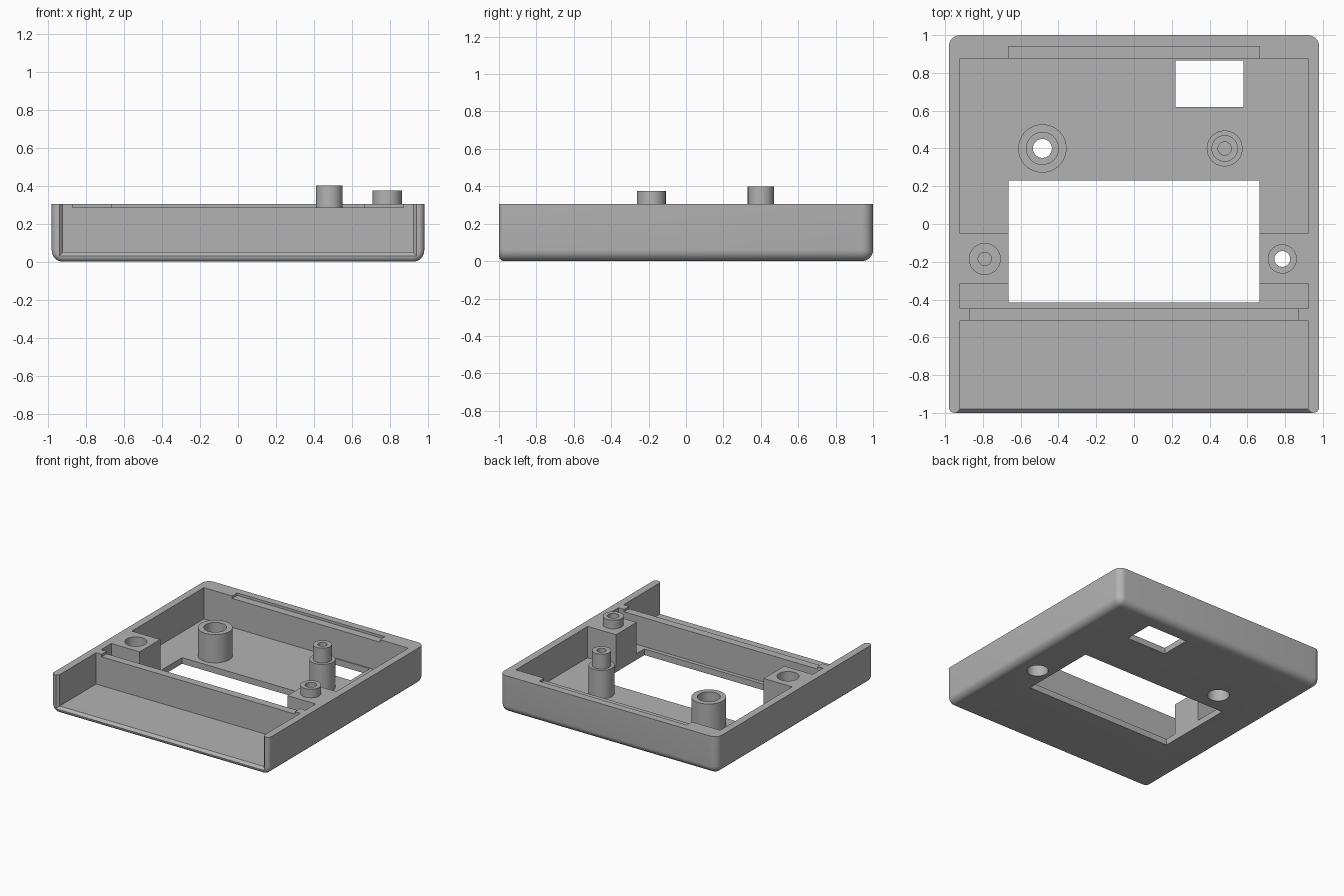
import bpy, bmesh, math

cube = bpy.data.objects.get("Cube")
if cube:
    bpy.data.objects.remove(cube, do_unlink=True)

TOP, FLOOR, LEDGE = 0.305, 0.05, 0.285

grey = bpy.data.materials.new("plain grey")
grey.use_nodes = True
grey.diffuse_color = (0.45, 0.45, 0.45, 1)
grey.node_tree.nodes["Principled BSDF"].inputs["Base Color"].default_value = grey.diffuse_color


def make(name, bm):
    bmesh.ops.recalc_face_normals(bm, faces=bm.faces)
    mesh = bpy.data.meshes.new(name)
    bm.to_mesh(mesh)
    bm.free()
    mesh.materials.append(grey)
    obj = bpy.data.objects.new(name, mesh)
    bpy.context.collection.objects.link(obj)
    return obj


def prism(name, outline, z0, z1):
    bm = bmesh.new()
    face = bm.faces.new([bm.verts.new((x, y, z0)) for x, y in outline])
    extruded = bmesh.ops.extrude_face_region(bm, geom=[face])["geom"]
    for v in extruded:
        if isinstance(v, bmesh.types.BMVert):
            v.co.z = z1
    return make(name, bm)


def box(name, x0, x1, y0, y1, z0, z1):
    return prism(name, [(x0, y0), (x1, y0), (x1, y1), (x0, y1)], z0, z1)


def disc(x, y, r, z0, z1, n=48):
    ring = [(x + r * math.cos(i * math.tau / n), y + r * math.sin(i * math.tau / n)) for i in range(n)]
    return prism("round_cutter", ring, z0, z1)


def lathe(name, x, y, profile, n=48):
    """Revolve a closed (radius, height) loop about a vertical axis."""
    bm = bmesh.new()
    rings = [[bm.verts.new((x + r * math.cos(i * math.tau / n), y + r * math.sin(i * math.tau / n), z))
              for r, z in profile] for i in range(n)]
    m = len(profile)
    for i in range(n):
        a, b = rings[i], rings[(i + 1) % n]
        for j in range(m):
            k = (j + 1) % m
            bm.faces.new((a[j], b[j], b[k], a[k]))
    return make(name, bm)


def cut(target, cutter):
    mod = target.modifiers.new("cut", "BOOLEAN")
    mod.operation, mod.solver, mod.object = "DIFFERENCE", "EXACT", cutter
    bpy.context.view_layer.objects.active = target
    bpy.ops.object.modifier_apply(modifier=mod.name)
    bpy.data.objects.remove(cutter, do_unlink=True)


def round_edges(bm, test, radius):
    edges = [e for e in bm.edges if test(*[v.co for v in e.verts])]
    bmesh.ops.bevel(bm, geom=edges, offset=radius, segments=8, profile=0.5, affect="EDGES")


# Outer block: large rounding on sides, bottom and back, small rounding on the front end
tray = box("tray", -0.98, 0.98, -1, 1, 0, TOP)
bm = bmesh.new()
bm.from_mesh(tray.data)
round_edges(bm, lambda a, b: (a.z + b.z < 0.01 and a.y + b.y > -1.9)
            or (a.y + b.y > 1.9 and abs(a.z - b.z) > 0.1), 0.06)
round_edges(bm, lambda a, b: max(a.y, b.y) < -0.999 and a.z + b.z < 2 * TOP - 0.01, 0.03)
bmesh.ops.recalc_face_normals(bm, faces=bm.faces)
bm.to_mesh(tray.data)
bm.free()

# Main well, leaving a solid screw block on each side
half = [(0.92, -0.447), (0.92, -0.315), (0.665, -0.315), (0.665, -0.05), (0.92, -0.05), (0.92, 0.875)]
well = half + [(-x, y) for x, y in reversed(half)]
cut(tray, prism("well_cutter", well, FLOOR, 0.6))

# Open front bay with a chamfered mouth
cut(tray, box("bay_cutter", -0.92, 0.92, -1.1, -0.512, FLOOR, 0.6))
bm = bmesh.new()
ends = [[bm.verts.new(p) for p in ((-w, y, z), (w, y, z), (w, y, 0.6), (-w, y, 0.6))]
        for w, y, z in ((0.92, -0.98, FLOOR), (0.96, -1.02, 0.01))]
bm.faces.new(ends[0])
bm.faces.new(ends[1])
for i in range(4):
    j = (i + 1) % 4
    bm.faces.new((ends[0][i], ends[0][j], ends[1][j], ends[1][i]))
cut(tray, make("mouth_cutter", bm))

# Lowered divider top and the ledge in the back wall
cut(tray, box("divider_cutter", -0.87, 0.87, -0.53, -0.43, LEDGE, 0.6))
cut(tray, box("ledge_cutter", -0.665, 0.665, 0.86, 0.94, LEDGE, 0.6))

# Floor openings
cut(tray, box("window_cutter", -0.665, 0.665, -0.415, 0.23, -0.1, 0.1))
cut(tray, box("port_cutter", 0.22, 0.58, 0.62, 0.865, -0.1, 0.1))

# Screw holes in the floor and blocks: (x, y, radius, bottom, top)
for hole in ((-0.485, 0.4, 0.083, -0.1, 0.1),
             (0.785, -0.185, 0.08, -0.1, 0.2),
             (0.785, -0.185, 0.042, 0.1, 0.6),
             (-0.79, -0.185, 0.082, 0.225, 0.6),
             (-0.79, -0.185, 0.035, 0.1, 0.4)):
    cut(tray, disc(*hole))

# Screw posts
socket_post = lathe("socket_post", -0.485, 0.4, [
    (0.128, 0.02), (0.128, 0.28), (0.085, 0.28), (0.085, 0.19),
    (0.05, 0.19), (0.05, 0.13), (0.083, 0.13), (0.083, 0.02)])
pin_post = lathe("pin_post", 0.48, 0.4, [
    (0.095, 0.02), (0.095, 0.28), (0.07, 0.28), (0.07, 0.4),
    (0.035, 0.4), (0.035, 0.2), (0.001, 0.2), (0.001, 0.02)])
block_collar = lathe("block_collar", 0.785, -0.185, [
    (0.077, 0.25), (0.077, 0.375), (0.042, 0.375), (0.042, 0.25)])

# Smooth curved faces, keeping the edges sharp
for obj in (tray, socket_post, pin_post, block_collar):
    bpy.ops.object.select_all(action="DESELECT")
    obj.select_set(True)
    bpy.context.view_layer.objects.active = obj
    bpy.ops.object.shade_smooth_by_angle(angle=math.radians(30))
